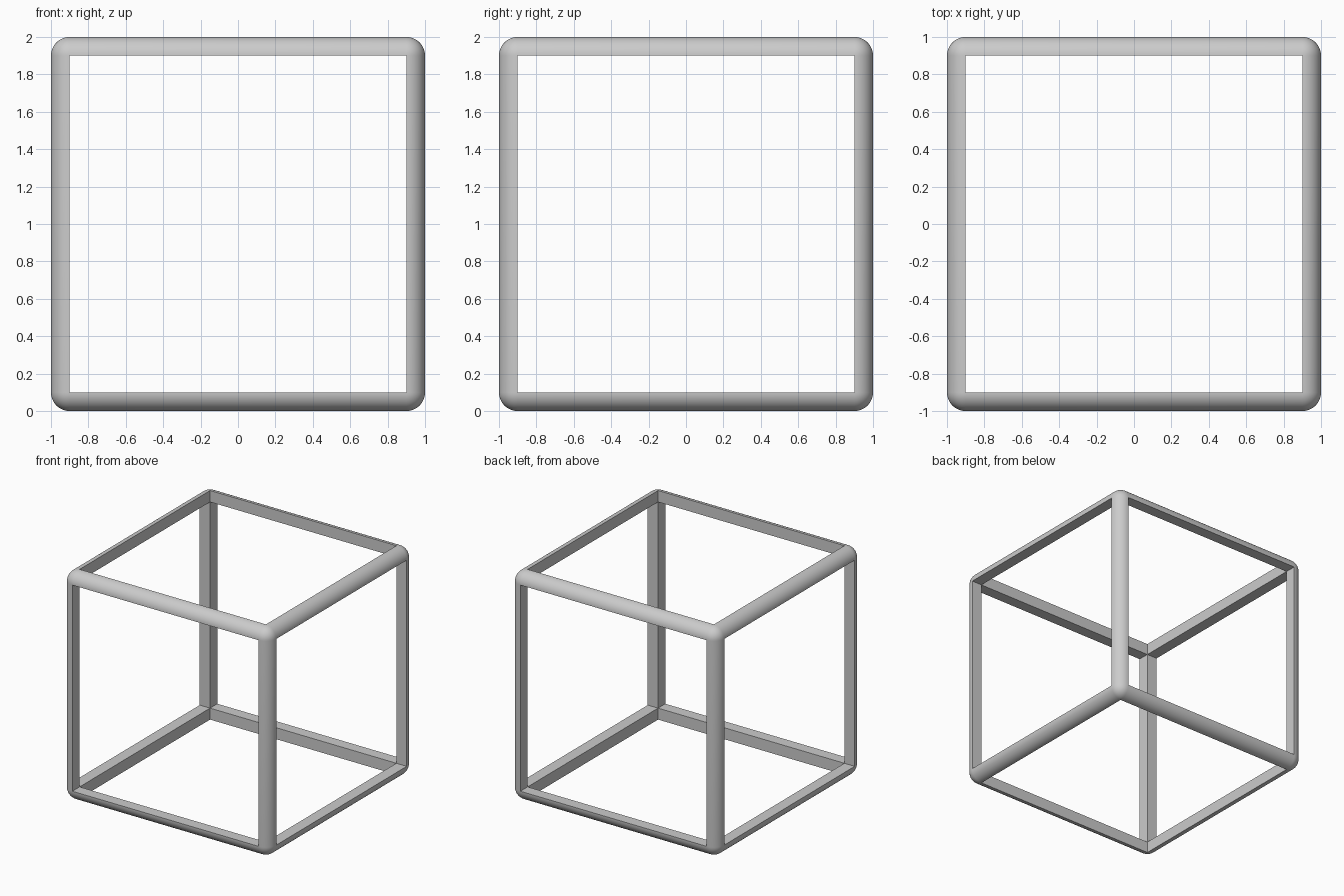
import bpy, bmesh, math
from mathutils import Matrix

if "Cube" in bpy.data.objects:
    bpy.data.objects.remove(bpy.data.objects["Cube"])

SIZE, BAR = 2.0, 0.1

# Cube with fully rounded edges and corners
bm = bmesh.new()
bmesh.ops.create_cube(bm, size=SIZE, matrix=Matrix.Translation((0, 0, SIZE / 2)))
bmesh.ops.bevel(bm, geom=bm.edges[:], offset=BAR, offset_type='OFFSET',
                segments=12, profile=0.5, affect='EDGES')

# Sink the six flat panels to bar depth and open them, leaving quarter-round bars
panels = [f for f in bm.faces if f.calc_area() > 1]
caps = bmesh.ops.extrude_discrete_faces(bm, faces=panels)['faces']
for f in caps:
    f.normal_update()
    bmesh.ops.translate(bm, verts=f.verts[:], vec=-f.normal * BAR)
bmesh.ops.delete(bm, geom=caps, context='FACES')
bmesh.ops.remove_doubles(bm, verts=bm.verts[:], dist=0.0005)
bmesh.ops.recalc_face_normals(bm, faces=bm.faces[:])

# Frame object
mesh = bpy.data.meshes.new("cube_frame")
bm.to_mesh(mesh)
bm.free()
frame = bpy.data.objects.new("cube_frame", mesh)
bpy.context.collection.objects.link(frame)
bpy.context.view_layer.objects.active = frame
frame.select_set(True)
bpy.ops.object.shade_smooth_by_angle(angle=math.radians(30))
